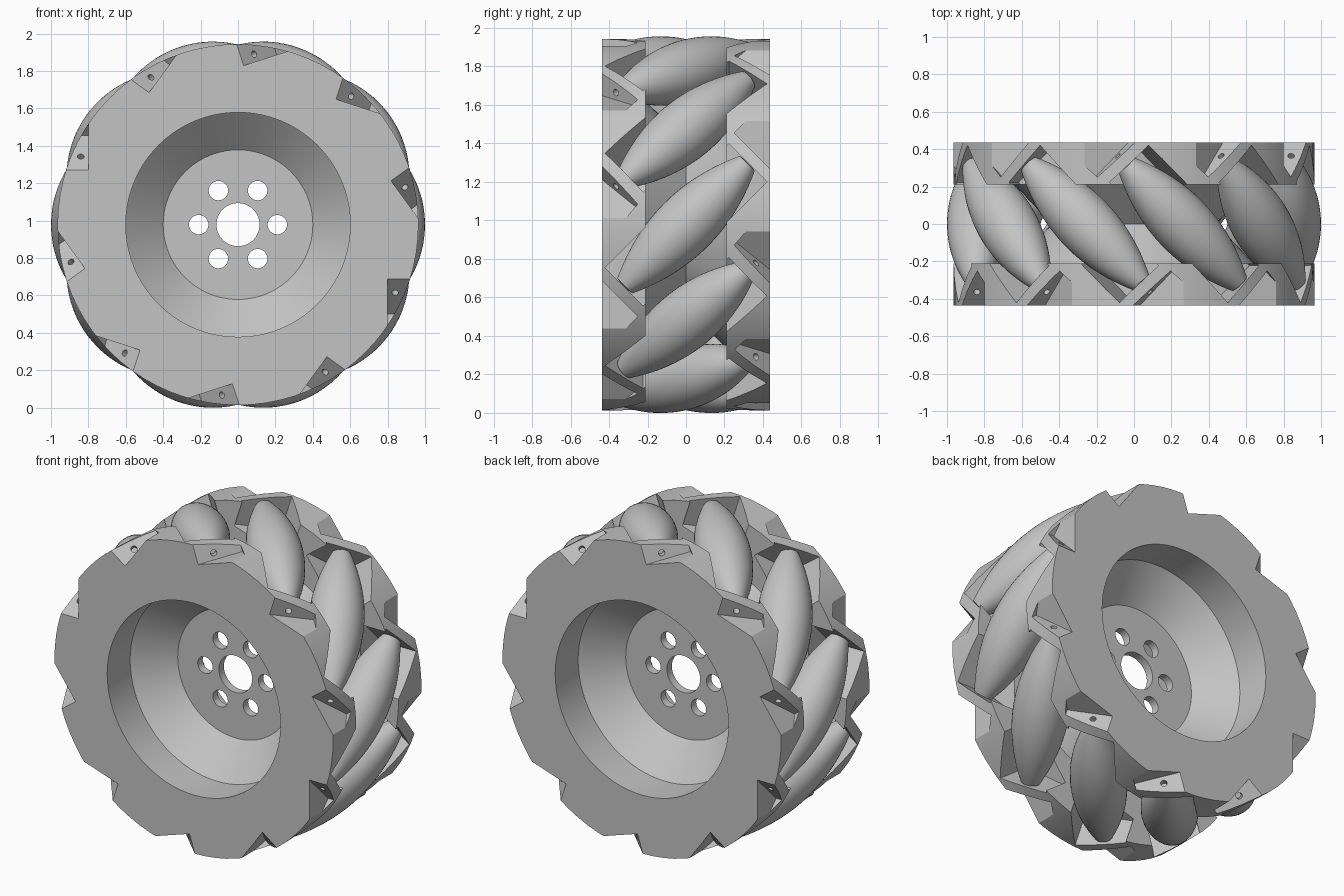
import bpy, bmesh
from math import cos, sin, pi, radians, sqrt
from mathutils import Matrix, Vector

COUNT = 10          # rollers around the wheel
AXIS_R = 0.84       # distance of each roller axle from the wheel axle
CENTRE = Matrix.Translation((0, 0, 0.978))
TO_Y = Matrix.Rotation(radians(-90), 4, 'X')

old = bpy.data.objects.get("Cube")
if old:
    bpy.data.objects.remove(old, do_unlink=True)

grey = bpy.data.materials.new("light grey")
grey.use_nodes = True
colour = (0.55, 0.55, 0.55, 1)
grey.diffuse_color = colour
grey.node_tree.nodes["Principled BSDF"].inputs["Base Color"].default_value = colour


def make(name, bm, matrix=CENTRE):
    bmesh.ops.recalc_face_normals(bm, faces=bm.faces)
    mesh = bpy.data.meshes.new(name)
    bm.to_mesh(mesh)
    bm.free()
    mesh.materials.append(grey)
    ob = bpy.data.objects.new(name, mesh)
    ob.matrix_world = matrix
    bpy.context.collection.objects.link(ob)
    return ob


def lathe(profile, segments, closed=True):
    """Turn (radius, height) points about z."""
    bm = bmesh.new()
    rings = [[bm.verts.new((r * cos(2 * pi * i / segments), r * sin(2 * pi * i / segments), h))
              for i in range(segments)] for r, h in profile]
    pairs = list(zip(rings, rings[1:]))
    if closed:
        pairs.append((rings[-1], rings[0]))
    else:
        bm.faces.new(rings[0])
        bm.faces.new(rings[-1])
    for a, b in pairs:
        for i in range(segments):
            j = (i + 1) % segments
            bm.faces.new((a[i], a[j], b[j], b[i]))
    return bm


def box(bm, frame, low, high):
    low, high = Vector(low), Vector(high)
    size = Matrix.Diagonal((*(high - low), 1))
    bmesh.ops.create_cube(bm, size=1, matrix=frame @ Matrix.Translation((low + high) / 2) @ size)


def rod(bm, frame, radius, length):
    bmesh.ops.create_cone(bm, cap_ends=True, segments=24, radius1=radius, radius2=radius,
                          depth=length, matrix=frame)


def roller_frame(index):
    """Local x is radial, z runs along the tilted roller axle."""
    a = 2 * pi * index / COUNT
    radial = Vector((cos(a), 0, sin(a)))
    tangent = Vector((-sin(a), 0, cos(a)))
    along = (Vector((0, 1, 0)) + tangent) / sqrt(2)
    across = (Vector((0, 1, 0)) - tangent) / sqrt(2)
    return Matrix((radial, across, along)).transposed().to_4x4()


def cut(ob, cutter):
    cutter.hide_render = True
    mod = ob.modifiers.new("cut", 'BOOLEAN')
    mod.operation = 'DIFFERENCE'
    mod.solver = 'EXACT'
    mod.use_self = True
    mod.object = cutter
    bpy.context.view_layer.update()
    graph = bpy.context.evaluated_depsgraph_get()
    mesh = bpy.data.meshes.new_from_object(ob.evaluated_get(graph))
    ob.modifiers.clear()
    ob.data = mesh


def smooth(ob):
    bpy.ops.object.select_all(action='DESELECT')
    ob.select_set(True)
    bpy.context.view_layer.objects.active = ob
    bpy.ops.object.shade_smooth_by_angle(angle=radians(25))


frames = [roller_frame(i) for i in range(COUNT)]
turn = Matrix.Rotation(pi, 4, 'X')

# Cutters: roller slots, outer axle pockets and axle holes
slots, pockets, holes = bmesh.new(), bmesh.new(), bmesh.new()
for f in frames:
    box(slots, f, (0.7, -0.14, -0.455), (1.2, 0.14, 0.455))
    for end in (f, f @ turn):
        box(pockets, end, (0.8, -0.5, -0.9), (1.2, 0.16, -0.515))
    rod(holes, f @ Matrix.Translation((AXIS_R, 0, 0)), 0.018, 1.1)
cutters = [make(n, b) for n, b in
           (("slot_cutter", slots), ("pocket_cutter", pockets), ("hole_cutter", holes))]

# Side plates holding the rollers
for name, side in (("front_plate", -1), ("back_plate", 1)):
    near, far = side * 0.21, side * 0.437
    bm = lathe([(0.6, near), (0.965, near), (0.965, far), (0.6, far)], 80)
    bm.transform(TO_Y)
    plate = make(name, bm)
    for c in cutters:
        cut(plate, c)
    smooth(plate)

# Hub: two cones meeting at a thin drilled web
bm = lathe([(0.115, -0.025), (0.4, -0.025), (0.6, -0.21), (0.64, -0.21), (0.44, 0),
            (0.64, 0.21), (0.6, 0.21), (0.4, 0.025), (0.115, 0.025)], 80)
bm.transform(TO_Y)
hub = make("hub", bm)
bolts = bmesh.new()
for i in range(6):
    a = i * pi / 3
    rod(bolts, Matrix.Translation((0.21 * cos(a), 0, 0.21 * sin(a))) @ TO_Y, 0.052, 0.3)
cutters.append(make("bolt_cutter", bolts))
cut(hub, cutters[-1])
smooth(hub)

# Barrel rollers
steps = 12
half = 0.45
profile = [(0.03, -half - 0.004)]
for i in range(-steps, steps + 1):
    u = i / steps
    profile.append((0.16 - 0.105 * u * u, u * half))
profile.append((0.03, half + 0.004))
for i, f in enumerate(frames):
    place = CENTRE @ f @ Matrix.Translation((AXIS_R, 0, 0))
    smooth(make(f"roller_{i + 1}", lathe(profile, 40, closed=False), place))

for c in cutters:
    bpy.data.objects.remove(c, do_unlink=True)
